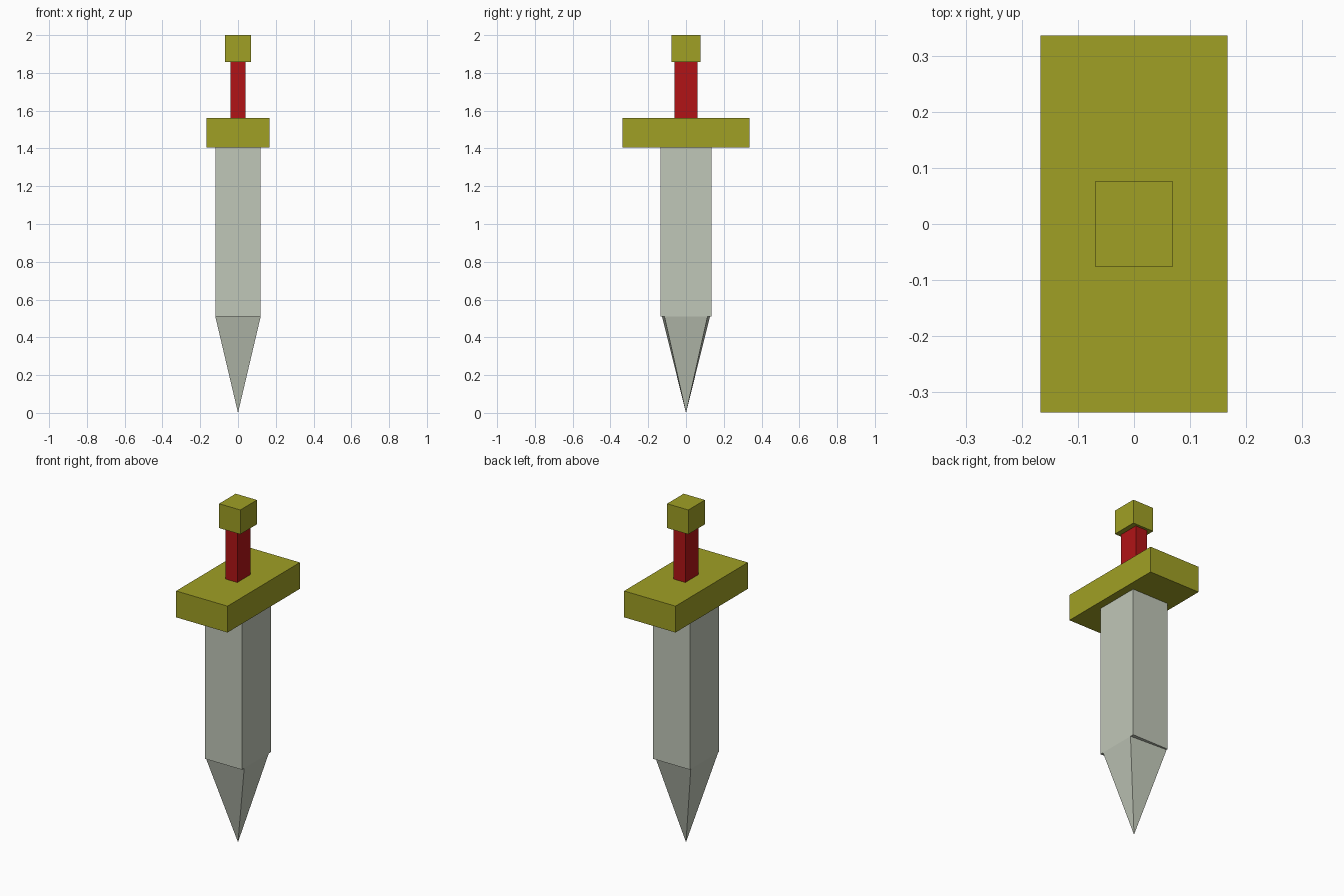
import bpy
import bmesh

if "Cube" in bpy.data.objects:
    bpy.data.objects.remove(bpy.data.objects["Cube"])


def material(name, rgb):
    mat = bpy.data.materials.new(name)
    mat.diffuse_color = (*rgb, 1.0)
    mat.use_nodes = True
    mat.node_tree.nodes["Principled BSDF"].inputs["Base Color"].default_value = mat.diffuse_color
    return mat


def add_object(name, bm, mat):
    bmesh.ops.recalc_face_normals(bm, faces=bm.faces)
    mesh = bpy.data.meshes.new(name)
    bm.to_mesh(mesh)
    bm.free()
    mesh.materials.append(mat)
    obj = bpy.data.objects.new(name, mesh)
    bpy.context.collection.objects.link(obj)
    return obj


def box(name, half_x, half_y, z0, z1, mat):
    bm = bmesh.new()
    bmesh.ops.create_cube(bm, size=1.0)
    for v in bm.verts:
        v.co.x *= 2 * half_x
        v.co.y *= 2 * half_y
        v.co.z = z1 if v.co.z > 0 else z0
    return add_object(name, bm, mat)


steel = material("steel", (0.53, 0.57, 0.48))
gold = material("gold", (0.35, 0.35, 0.018))
red = material("red", (0.44, 0.007, 0.008))

# Stacked blocks from blade to pommel
box("blade", 0.12, 0.136, 0.51, 1.405, steel)
box("guard", 0.167, 0.336, 1.405, 1.56, gold)
box("grip", 0.039, 0.062, 1.56, 1.857, red)
box("pommel", 0.069, 0.077, 1.857, 2.0, gold)

# Pointed tip: a pyramid whose base is slightly narrower on the +x side
bm = bmesh.new()
base = [bm.verts.new((x, y, 0.51)) for x, y in
        [(-0.12, -0.127), (0.12, -0.114), (0.12, 0.114), (-0.12, 0.127)]]
point = bm.verts.new((0, 0, 0))
bm.faces.new(base)
for i in range(4):
    bm.faces.new((base[i], base[(i + 1) % 4], point))
add_object("blade_tip", bm, steel)
